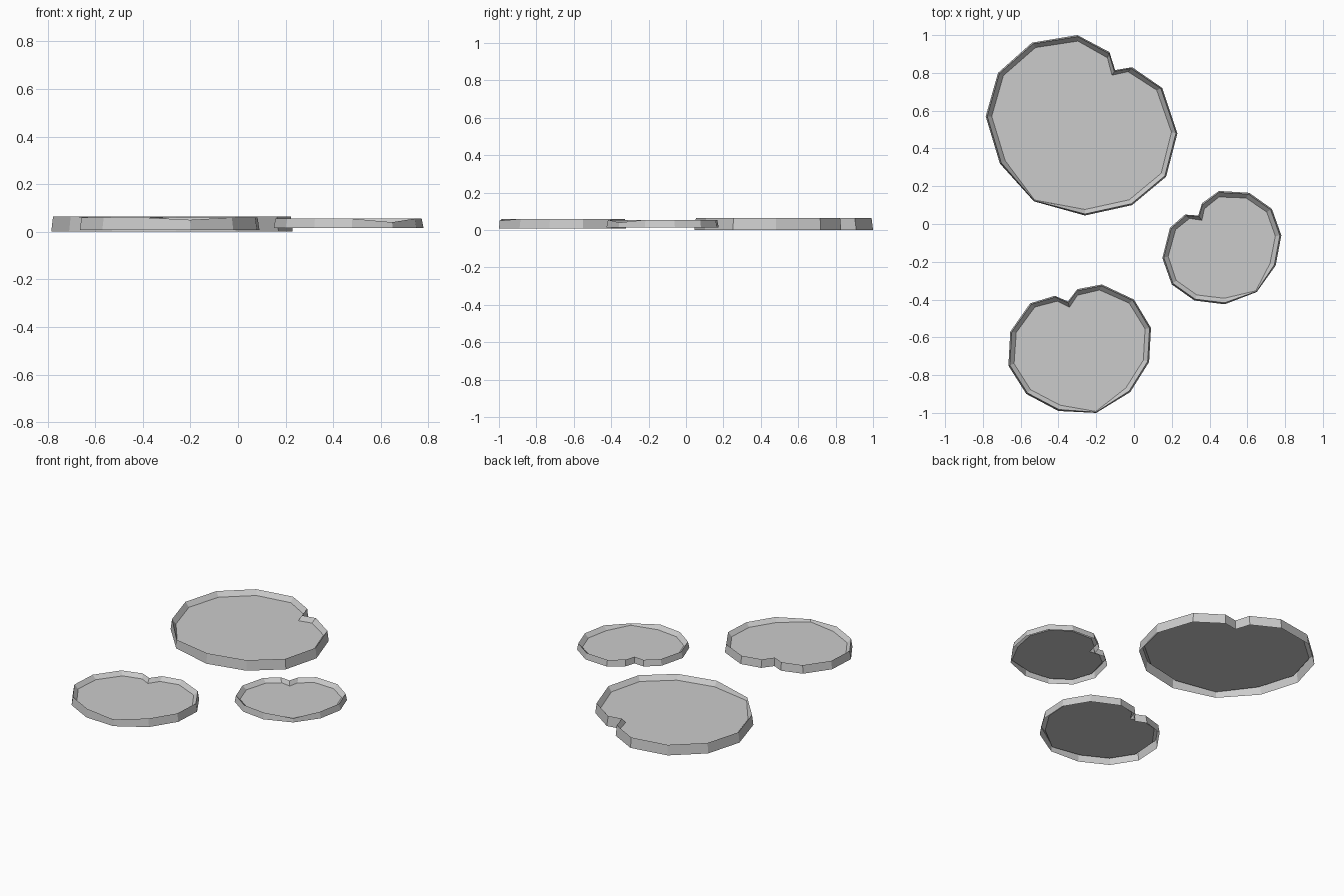
import bpy
import bmesh
from mathutils import Vector

default_cube = bpy.data.objects.get("Cube")
if default_cube:
    bpy.data.objects.remove(default_cube, do_unlink=True)

# One plain grey for every pad
grey = bpy.data.materials.new("plain_grey")
grey.use_nodes = True
colour = (0.6, 0.6, 0.6, 1)
grey.diffuse_color = colour
grey.node_tree.nodes["Principled BSDF"].inputs["Base Color"].default_value = colour


def lerp(start, end, amount):
    return start + (end - start) * amount


def floating_pad(name, outline, low_corner, base, floor, rim, low_rim):
    """Notched leaf: a sunken floor inside a raised, folded rim, open below."""
    points = [Vector(p) for p in outline]
    centre = sum(points, Vector((0, 0))) / len(points)
    mesh = bmesh.new()

    def ring(inset, height, low_inset, low_height):
        verts = []
        for index, point in enumerate(points):
            at_low = index == low_corner
            amount = low_inset if at_low else inset
            z = low_height if at_low else height
            inward = (centre - point).normalized() * amount
            verts.append(mesh.verts.new((*(point + inward), z)))
        return verts

    foot = ring(0, base, 0, base)
    lip = ring(0.008, rim, 0.004, low_rim)
    bed = ring(0.032, floor, 0.008, floor)

    # Outer wall, then inner wall, then the leaf surface
    for lower, upper in ((foot, lip), (lip, bed)):
        for i in range(len(points)):
            j = (i + 1) % len(points)
            mesh.faces.new((lower[i], lower[j], upper[j], upper[i]))
    mesh.faces.new(bed)

    data = bpy.data.meshes.new(name)
    mesh.to_mesh(data)
    mesh.free()
    data.materials.append(grey)
    pad = bpy.data.objects.new(name, data)
    bpy.context.collection.objects.link(pad)
    return pad


# Outlines run counter-clockwise from the back of each leaf
large_outline = [
    (-.3, 1), (-.54, .96), (-.72, .8), (-.785, .57), (-.71, .32),
    (-.53, .12), (-.26, .045), (-.01, .1), (.17, .25), (.23, .48),
    (.15, .72), (-.01, .83), (-.1, .815), (-.13, .91)]
medium_outline = [
    (-.17, -.32), (-.3, -.345), (-.35, -.41), (-.42, -.38), (-.55, -.42),
    (-.655, -.57), (-.665, -.75), (-.57, -.9), (-.4, -.99), (-.2, -1),
    (-.02, -.89), (.08, -.73), (.09, -.55), (0, -.4)]
small_outline = [
    (.45, .175), (.36, .11), (.34, .045), (.27, .05), (.19, -.02),
    (.15, -.18), (.2, -.32), (.32, -.405), (.48, -.425), (.65, -.36),
    (.75, -.22), (.78, -.06), (.73, .08), (.61, .165)]

floating_pad("large_pad", large_outline, 5, 0, .035, .065, .055)
floating_pad("medium_pad", medium_outline, 9, .008, .035, .06, .05)
floating_pad("small_pad", small_outline, 9, .015, .03, .055, .04)
